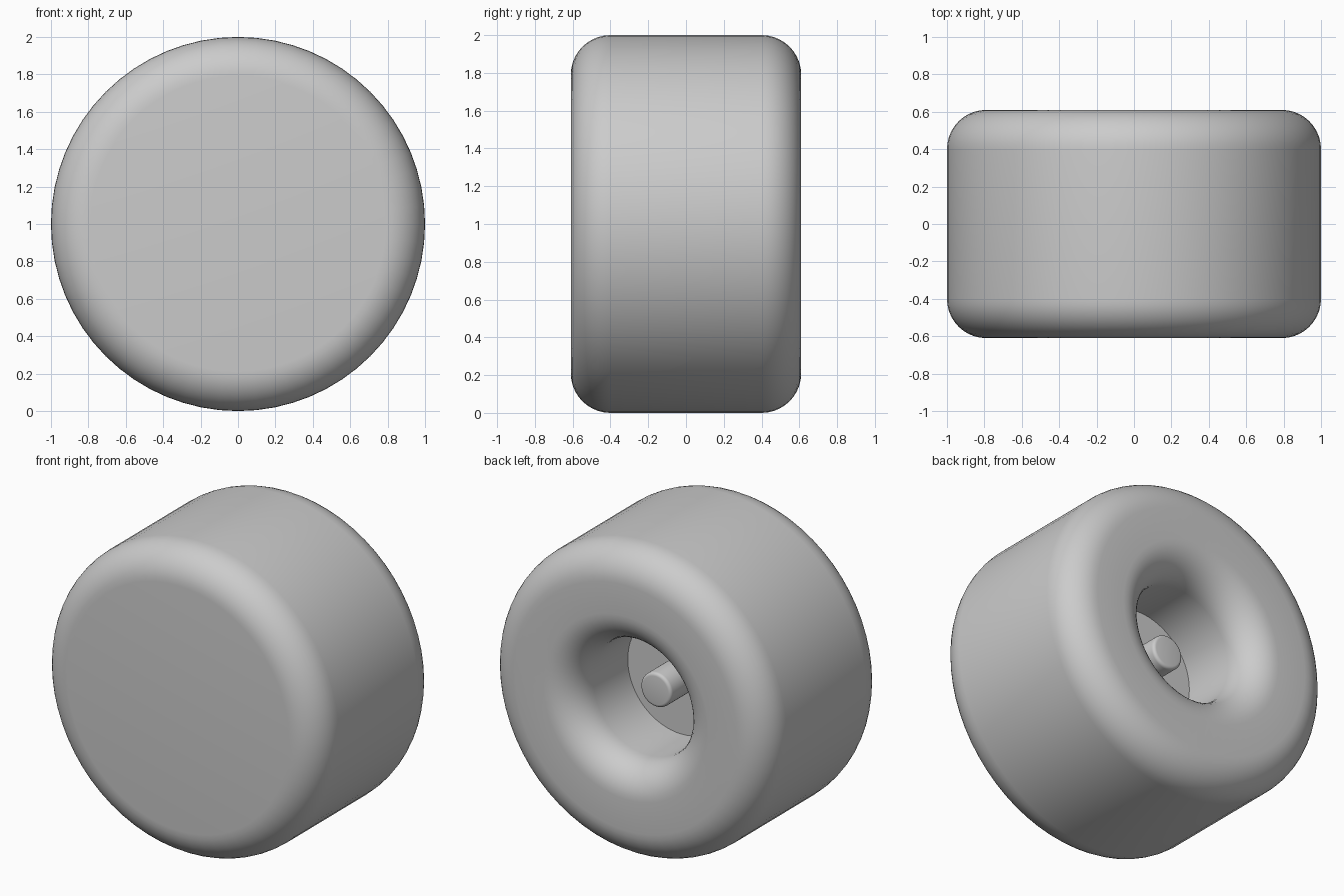
import bpy
import bmesh
from math import cos, sin, pi, radians
from mathutils import Vector

cube = bpy.data.objects.get("Cube")
if cube:
    bpy.data.objects.remove(cube, do_unlink=True)

# Single plain grey
grey = bpy.data.materials.new("plain grey")
grey.use_nodes = True
colour = (0.6, 0.6, 0.6, 1)
grey.diffuse_color = colour
grey.node_tree.nodes["Principled BSDF"].inputs["Base Color"].default_value = colour

STEPS = 64
CENTRE = Vector((0, 0, 1))
HALF_WIDTH = 0.61
FILLET = 0.21


def arc(radius, y, size, start, end, steps=10):
    """Points (radius, y) of a rounded profile corner, angles in degrees."""
    angles = [radians(start + (end - start) * i / steps) for i in range(steps + 1)]
    return [(radius + size * cos(a), y + size * sin(a)) for a in angles]


def lathe(name, profile):
    """Turn a (radius, y) profile about the wheel axis."""
    bm = bmesh.new()
    verts = [bm.verts.new(CENTRE + Vector((r, y, 0))) for r, y in profile]
    edges = [bm.edges.new(pair) for pair in zip(verts, verts[1:])]
    bmesh.ops.spin(bm, geom=verts + edges, cent=CENTRE, axis=(0, 1, 0),
                   angle=2 * pi, steps=STEPS, use_duplicate=False)
    bmesh.ops.remove_doubles(bm, verts=bm.verts, dist=0.0001)
    bmesh.ops.recalc_face_normals(bm, faces=bm.faces)
    mesh = bpy.data.meshes.new(name)
    bm.to_mesh(mesh)
    bm.free()
    mesh.materials.append(grey)
    obj = bpy.data.objects.new(name, mesh)
    bpy.context.collection.objects.link(obj)
    bpy.ops.object.select_all(action="DESELECT")
    obj.select_set(True)
    bpy.context.view_layer.objects.active = obj
    bpy.ops.object.shade_smooth_by_angle(angle=radians(35))
    return obj


# Wheel: closed front, rounded rims, flared recess in the back
BORE, FLOOR = 0.38, 0.05
edge_y = HALF_WIDTH - FILLET
rim = 1 - FILLET
wheel = [(0, -HALF_WIDTH)]
wheel += arc(rim, -edge_y, FILLET, -90, 0)
wheel += arc(rim, edge_y, FILLET, 0, 90)
wheel += arc(BORE + FILLET, edge_y, FILLET, 90, 180)
wheel += [(BORE, FLOOR), (0, FLOOR)]
lathe("wheel", wheel)

# Axle pin standing on the recess floor, with a softened tip
PIN, TIP, SOFT = 0.11, 0.31, 0.02
pin = [(0, FLOOR - 0.02), (PIN, FLOOR - 0.02)]
pin += arc(PIN - SOFT, TIP - SOFT, SOFT, 0, 90, 4) + [(0, TIP)]
lathe("axle_pin", pin)
